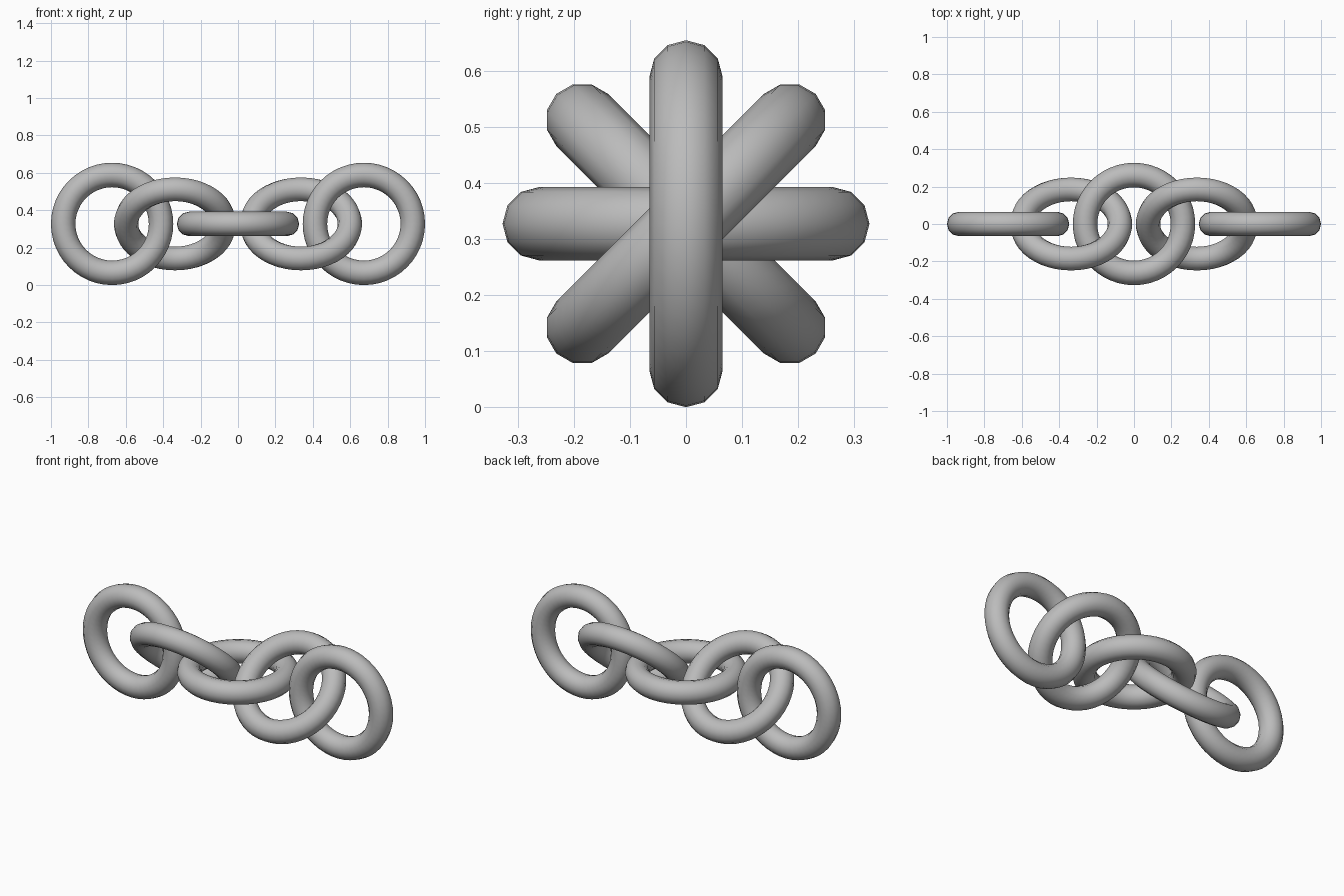
import bpy
from math import radians

default_cube = bpy.data.objects.get("Cube")
if default_cube:
    bpy.data.objects.remove(default_cube, do_unlink=True)

GREY = (0.5, 0.5, 0.5, 1.0)
RING_RADIUS = 0.2616
TUBE_RADIUS = 0.0654
SPACING = 0.3365
HEIGHT = RING_RADIUS + TUBE_RADIUS

metal = bpy.data.materials.new("grey metal")
metal.diffuse_color = GREY
metal.use_nodes = True
metal.node_tree.nodes["Principled BSDF"].inputs["Base Color"].default_value = GREY

# Chain links, each turned an eighth of a turn further about the chain's length
names = ["right_end_link", "right_link", "middle_link", "left_link", "left_end_link"]
for step, name in enumerate(names, start=-2):
    bpy.ops.mesh.primitive_torus_add(
        major_radius=RING_RADIUS, minor_radius=TUBE_RADIUS,
        major_segments=48, minor_segments=12,
        location=(step * SPACING, 0, HEIGHT),
        rotation=(radians(45 * step), 0, 0))
    link = bpy.context.object
    link.name = name
    link.data.materials.append(metal)
    bpy.ops.object.shade_smooth_by_angle(angle=radians(60))
